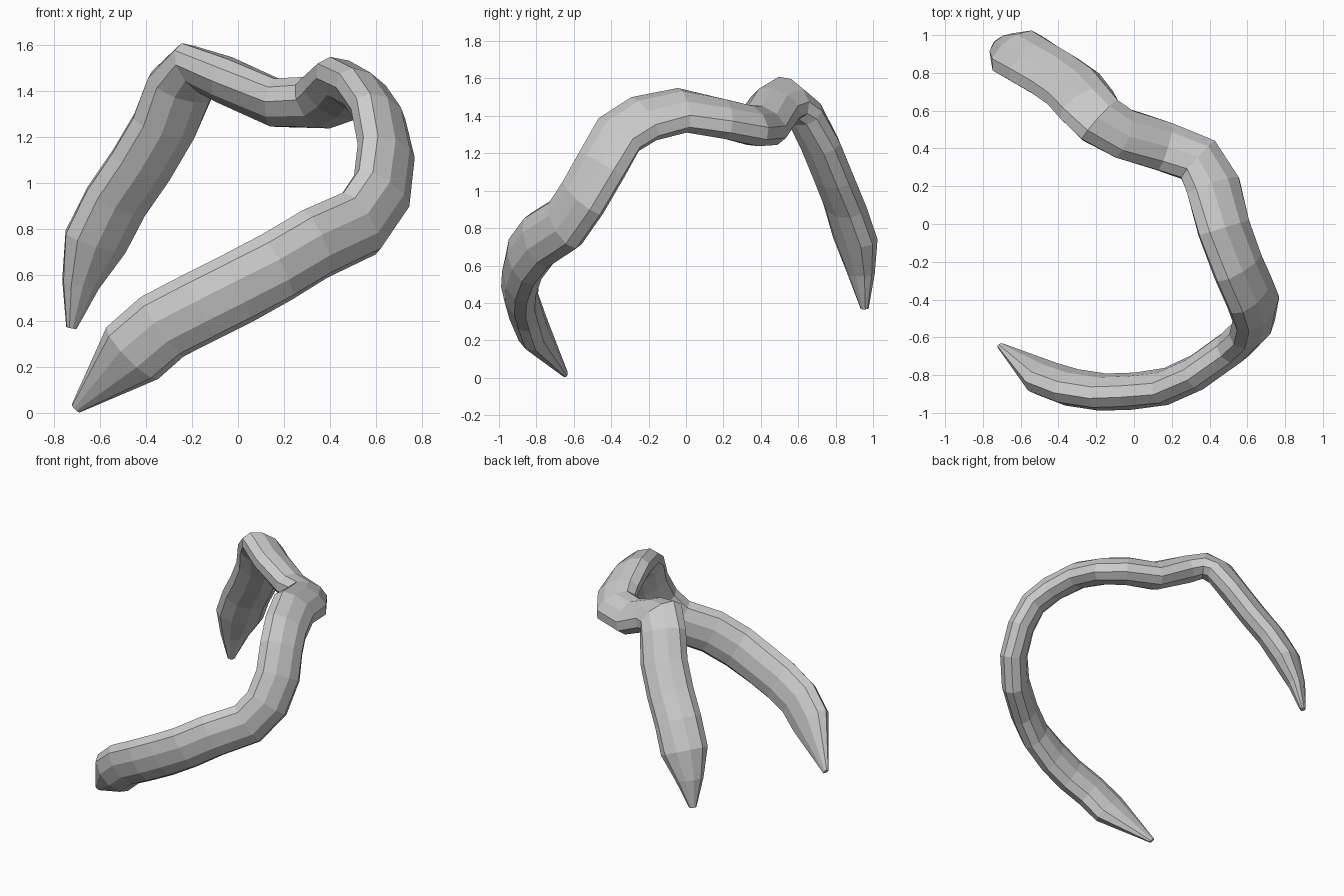
import bpy, bmesh
from math import cos, sin, tau
from mathutils import Vector

if "Cube" in bpy.data.objects:
    bpy.data.objects.remove(bpy.data.objects["Cube"])

SIDES = 10
# centre line of the bent, flattened tube: x, y, z
PATH = [(-.705, -.645, .02), (-.46, -.82, .26), (-.33, -.865, .375), (-.165, -.89, .46),
        (-.005, -.885, .54), (.17, -.86, .635), (.335, -.785, .735), (.53, -.645, .825),
        (.625, -.55, .965), (.645, -.45, 1.14), (.61, -.36, 1.30), (.55, -.225, 1.385),
        (.475, -.02, 1.43), (.42, .20, 1.385), (.34, .34, 1.35), (.16, .41, 1.35),
        (-.06, .48, 1.45), (-.18, .55, 1.495), (-.25, .63, 1.42), (-.32, .715, 1.25),
        (-.42, .785, 1.08), (-.53, .85, .92), (-.62, .905, .745), (-.685, .935, .56),
        (-.725, .955, .37)]
# half width and half thickness; rings not listed use the default
SIZE = {0: (.025, .015), 1: (.16, .09), 14: (.15, .1), 15: (.145, .1), 16: (.145, .1),
        23: (.095, .06), 24: (.025, .02)}
DEFAULT = (.162, .095)
ARM_WIDE = Vector((-.45, -.2, .85))     # wide direction along the front arm
BODY_WIDE = Vector((-.6, -.6, .5))      # wide direction elsewhere

pts = [Vector(p) for p in PATH]
bm = bmesh.new()
rings = []
for i, c in enumerate(pts):
    before = (c - pts[i - 1]).normalized() if i else Vector()
    after = (pts[i + 1] - c).normalized() if i < len(pts) - 1 else Vector()
    t = (before + after).normalized()
    w = ARM_WIDE.lerp(BODY_WIDE, min(max((i - 4) / 5, 0), 1))
    w = (w - t * w.dot(t)).normalized()
    n = t.cross(w)
    a, b = SIZE.get(i, DEFAULT)
    rings.append([bm.verts.new(c + w * a * cos(tau * k / SIDES) + n * b * sin(tau * k / SIDES))
                  for k in range(SIDES)])

# skin the rings and close both tips
for r, s in zip(rings, rings[1:]):
    for k in range(SIDES):
        j = (k + 1) % SIDES
        bm.faces.new((r[k], r[j], s[j], s[k]))
bm.faces.new(rings[0][::-1])
bm.faces.new(rings[-1])
bmesh.ops.recalc_face_normals(bm, faces=bm.faces)

mesh = bpy.data.meshes.new("bent_tube")
bm.to_mesh(mesh)
bm.free()
bpy.context.collection.objects.link(bpy.data.objects.new("bent_tube", mesh))
